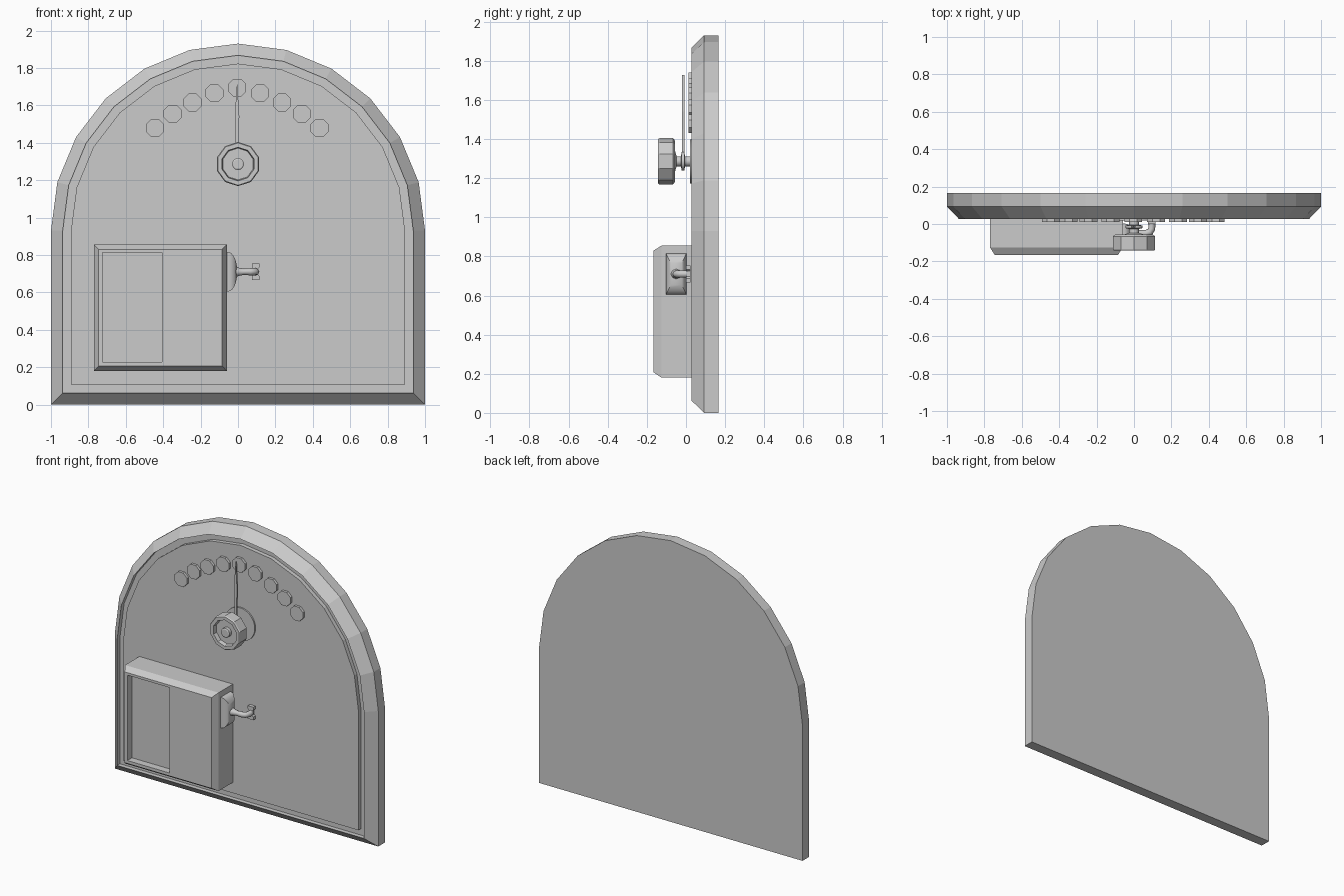
import bpy, bmesh, math
from mathutils import Vector

old = bpy.data.objects.get("Cube")
if old:
    bpy.data.objects.remove(old, do_unlink=True)

# Single plain grey for the whole model
grey = bpy.data.materials.new("plain grey")
grey.use_nodes = True
grey.diffuse_color = (0.6, 0.6, 0.6, 1)
grey.node_tree.nodes["Principled BSDF"].inputs["Base Color"].default_value = (0.6, 0.6, 0.6, 1)


def smooth(ob, angle):
    bpy.ops.object.select_all(action='DESELECT')
    ob.select_set(True)
    bpy.context.view_layer.objects.active = ob
    bpy.ops.object.shade_smooth_by_angle(angle=math.radians(angle))


def loft(name, loops):
    """Skin a list of equal-length loops and cap both ends."""
    bm = bmesh.new()
    rings = [[bm.verts.new(p) for p in loop] for loop in loops]
    n = len(rings[0])
    for a, b in zip(rings, rings[1:]):
        for i in range(n):
            j = (i + 1) % n
            bm.faces.new((a[i], a[j], b[j], b[i]))
    bm.faces.new(rings[0])
    bm.faces.new(rings[-1])
    bmesh.ops.recalc_face_normals(bm, faces=bm.faces)
    me = bpy.data.meshes.new(name)
    bm.to_mesh(me)
    bm.free()
    me.materials.append(grey)
    ob = bpy.data.objects.new(name, me)
    bpy.context.collection.objects.link(ob)
    return ob


def arch(r, y):
    """Round-topped outline, inset from the full size by 1 - r."""
    pts = [(-r, y, 1 - r), (r, y, 1 - r)]
    for k in range(13):
        a = math.radians(15 * k)
        pts.append((r * math.cos(a), y, 0.93 + r * math.sin(a)))
    return pts


def ring(x, z, r, y, sides):
    """Regular polygon facing the front, flat side on top."""
    return [(x + r * math.cos(math.tau * (k + 0.5) / sides), y,
             z + r * math.sin(math.tau * (k + 0.5) / sides)) for k in range(sides)]


def lathe(name, x, z, profile, sides):
    return loft(name, [ring(x, z, r, y, sides) for r, y in profile])


def rect_y(x0, x1, z0, z1, y):
    return [(x0, y, z0), (x1, y, z0), (x1, y, z1), (x0, y, z1)]


# Arched backboard with a sloped border and a groove around the face
loft("backboard", [arch(1, 0.165), arch(1, 0.093), arch(0.937, 0.028),
                   arch(0.937, 0.058), arch(0.893, 0.058), arch(0.893, 0.03)])

# Arc of small marker studs
for i, (x, z) in enumerate([(0.0, 1.693), (0.122, 1.665), (0.24, 1.615),
                            (0.345, 1.555), (0.44, 1.478)]):
    for side in ((1, -1) if i else (1,)):
        lathe(f"marker_stud_{i}_{'left' if side > 0 else 'right'}", side * x - 0.004, z,
              [(0.052, 0.035), (0.052, 0.012)], 8)

# Dial: wall plate, shaft with hub, needle, knob with a dished face
DZ = 1.286
plate = lathe("dial_plate", 0, DZ, [(0.113, 0.035), (0.113, 0.02)], 32)
shaft = lathe("dial_shaft", 0, DZ, [(0.026, 0.03), (0.026, -0.005), (0.047, -0.008),
                                    (0.047, -0.022), (0.026, -0.026), (0.026, -0.048),
                                    (0.06, -0.058), (0.06, -0.07)], 20)
for ob in (plate, shaft):
    smooth(ob, 30)
lathe("dial_knob", 0, DZ, [(0.105, -0.056), (0.118, -0.066), (0.118, -0.136),
                           (0.113, -0.143), (0.09, -0.143), (0.085, -0.115)], 10)
boss = lathe("knob_boss", 0, DZ, [(0.032, -0.11), (0.032, -0.138), (0.025, -0.142)], 16)
smooth(boss, 30)

needle = [(-0.007, 1.3), (0.007, 1.3), (0.008, 1.45), (0.012, 1.54),
          (0.005, 1.65), (0, 1.728), (-0.005, 1.65), (-0.012, 1.54), (-0.008, 1.45)]
loft("dial_needle", [[(x - 0.005, y, z) for x, z in needle] for y in (-0.008, -0.02)])

# Box with chamfered front edges and a sunken window
loft("box_body", [rect_y(-0.77, -0.06, 0.18, 0.855, 0.04),
                  rect_y(-0.77, -0.06, 0.18, 0.855, -0.125),
                  rect_y(-0.745, -0.085, 0.207, 0.83, -0.165)])
box = bpy.data.objects["box_body"]
cutter = loft("window_cutter", [rect_y(-0.725, -0.405, 0.227, 0.813, -0.115),
                                rect_y(-0.725, -0.405, 0.227, 0.813, -0.3)])
cutter.hide_render = True
cut = box.modifiers.new("window", 'BOOLEAN')
cut.object = cutter
cut.solver = 'EXACT'
bpy.context.view_layer.objects.active = box
box.select_set(True)
bpy.ops.object.modifier_apply(modifier=cut.name)
bpy.data.objects.remove(cutter, do_unlink=True)

# Rounded rectangular crank mount on the side of the box
CY, CZ = -0.05, 0.71
loops = []
for k in range(8):
    a = math.radians(11.5 * k)
    x, s = -0.052 + 0.048 * math.sin(a), math.cos(a)
    hy, hz = 0.052 * s, 0.105 * s
    loops.append([(x, CY + sy * hy, CZ + sz * hz)
                  for sy, sz in ((-1, -1), (1, -1), (1, 1), (-1, 1))])
loops.insert(0, [(-0.065, y, z) for _, y, z in loops[0]])
smooth(loft("crank_mount", loops), 30)

# Bent crank stem, flared where it leaves the mount
curve = bpy.data.curves.new("crank_stem", 'CURVE')
curve.dimensions = '3D'
curve.bevel_depth = 0.019
curve.bevel_resolution = 2
curve.use_fill_caps = True
path = [(-0.02, CY, 1.6), (0.005, CY, 1.15), (0.03, CY, 0.9), (0.065, CY, 1),
        (0.085, CY + 0.006, 1), (0.095, CY + 0.025, 1), (0.095, 0.005, 1)]
spline = curve.splines.new('POLY')
spline.points.add(len(path) - 1)
for p, (x, y, r) in zip(spline.points, path):
    p.co = (x, y, CZ, 1)
    p.radius = r
curve.materials.append(grey)
stem = bpy.data.objects.new("crank_stem", curve)
bpy.context.collection.objects.link(stem)
bpy.ops.object.select_all(action='DESELECT')
stem.select_set(True)
bpy.context.view_layer.objects.active = stem
bpy.ops.object.convert(target='MESH')
smooth(bpy.context.view_layer.objects.active, 50)

# Waisted grip at the end of the stem
half = [(0.021, -0.044), (0.021, -0.024), (0.011, -0.014),
        (0.011, 0.014), (0.021, 0.024), (0.021, 0.044)]
grip = half + [(-x, z) for x, z in reversed(half)]
loft("crank_grip", [[(0.095 + x, y, CZ + z) for x, z in grip] for y in (0.0, 0.024)])
